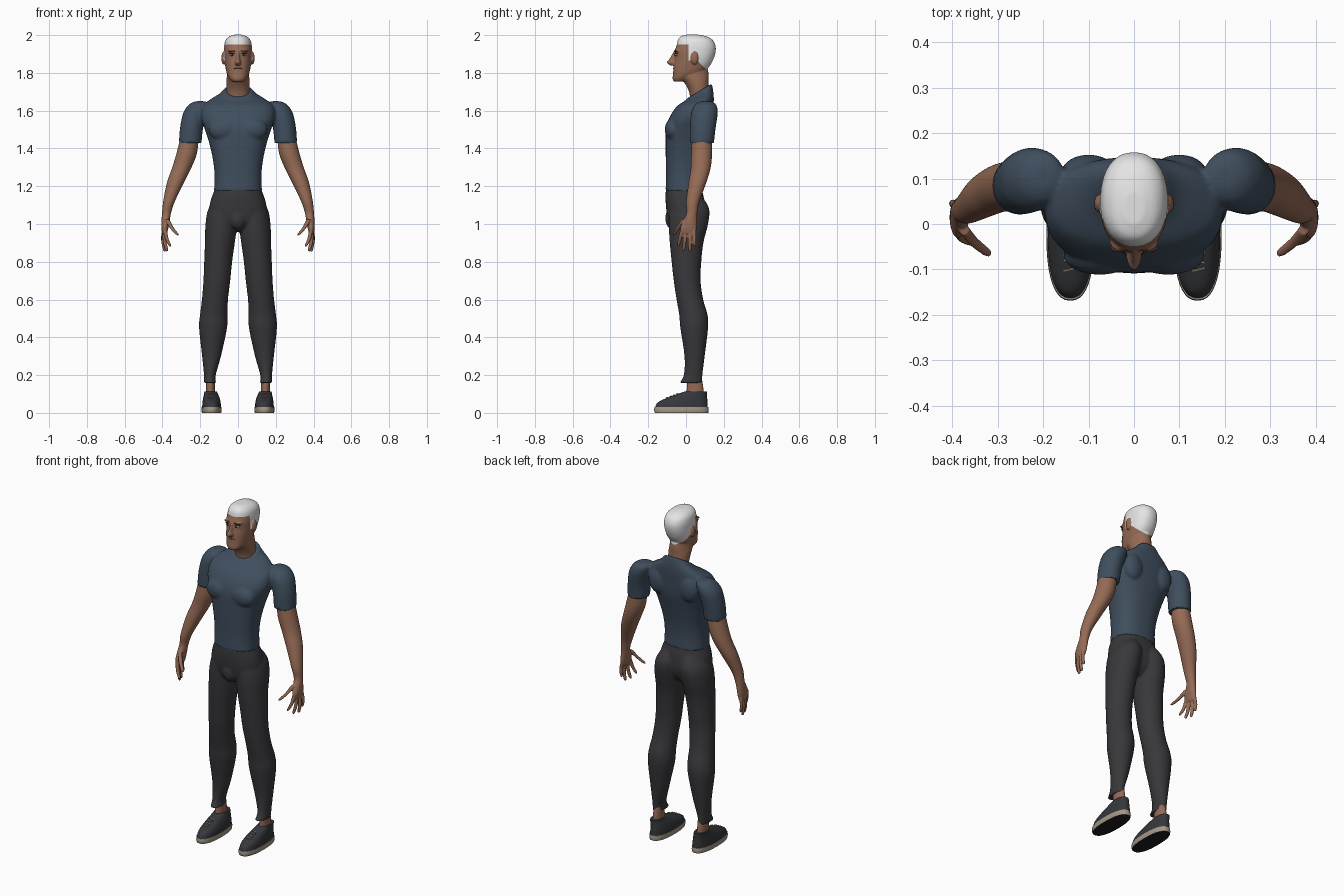
import bpy, bmesh, math
from mathutils import Vector, Matrix

cube = bpy.data.objects.get("Cube")
if cube:
    bpy.data.objects.remove(cube, do_unlink=True)


def material(name, r, g, b):
    mat = bpy.data.materials.new(name)
    mat.use_nodes = True
    mat.diffuse_color = (r, g, b, 1)
    bsdf = next(n for n in mat.node_tree.nodes if n.type == 'BSDF_PRINCIPLED')
    bsdf.inputs["Base Color"].default_value = (r, g, b, 1)
    bsdf.inputs["Roughness"].default_value = .7
    return mat


SKIN = material("brown skin", .30, .145, .09)
HAIR = material("white hair", .78, .78, .78)
SHIRT = material("slate blue cloth", .05, .076, .11)
PANTS = material("charcoal cloth", .04, .038, .043)
SHOE = material("dark shoe", .036, .038, .044)
SOLE = material("beige rubber", .36, .31, .24)
BLACK = material("black", .012, .012, .012)
BROW = material("dark brow", .06, .035, .025)
LIP = material("dark lip", .17, .07, .05)
EYE = material("eye white", .6, .58, .55)


def spline(a, b, c, d, t):
    return .5 * (2*b + (c - a)*t + (2*a - 5*b + 4*c - d)*t*t + (3*b - a - 3*c + d)*t**3)


def loft(bm, rows, side=1, power=2, seg=40, steps=4):
    """Stacked rounded sections; row = z, centre x, half width, front y, back y, tilt."""
    rows = [tuple(r) + (0,) * (6 - len(r)) for r in rows]
    ext = [rows[0]] + rows + [rows[-1]]
    dense = []
    for i in range(len(rows) - 1):
        for k in range(steps):
            dense.append([spline(*v, k / steps) for v in zip(*ext[i:i + 4])])
    dense.append(rows[-1])
    rings = []
    for z, cx, rx, front, back, tilt in dense:
        ring = []
        for j in range(seg):
            a = math.tau * j / seg
            c, s = math.cos(a), math.sin(a)
            dx = math.copysign(abs(c) ** (2 / power), c) * rx
            dy = math.copysign(abs(s) ** (2 / power), s) * (back - front) / 2
            ring.append(bm.verts.new((side * (cx + dx), (front + back) / 2 + dy, z + tilt * dy)))
        rings.append(ring)
    for lo, hi in zip(rings, rings[1:]):
        for j in range(seg):
            k = (j + 1) % seg
            bm.faces.new((lo[j], lo[k], hi[k], hi[j]))
    bm.faces.new(rings[0])
    bm.faces.new(rings[-1])


def ball(bm, centre, size):
    m = Matrix.Translation(centre) @ Matrix.Diagonal((*size, 1))
    bmesh.ops.create_uvsphere(bm, u_segments=24, v_segments=16, radius=1, matrix=m)


def finish(bm, name, mats, voxel=0, smooth=3):
    """Make the object; with a voxel size, fuse its pieces into one skin."""
    bmesh.ops.recalc_face_normals(bm, faces=bm.faces)
    mesh = bpy.data.meshes.new(name)
    bm.to_mesh(mesh)
    bm.free()
    obj = bpy.data.objects.new(name, mesh)
    bpy.context.collection.objects.link(obj)
    for m in mats:
        mesh.materials.append(m)
    bpy.ops.object.select_all(action='DESELECT')
    obj.select_set(True)
    bpy.context.view_layer.objects.active = obj
    if voxel:
        fuse = obj.modifiers.new("Fuse", 'REMESH')
        fuse.mode = 'VOXEL'
        fuse.voxel_size = voxel
        relax = obj.modifiers.new("Relax", 'SMOOTH')
        relax.factor = .5
        relax.iterations = smooth
        bpy.ops.object.convert(target='MESH')
    bpy.ops.object.shade_smooth_by_angle(angle=math.radians(50))
    return obj


SIDES = (("left", 1), ("right", -1))

# Shirt: torso with a tilted collar, chest, shoulder blades and sleeves
bm = bmesh.new()
loft(bm, [(1.175, 0, .127, -.108, .088), (1.25, 0, .124, -.106, .086), (1.33, 0, .131, -.107, .095),
          (1.42, 0, .15, -.108, .115), (1.5, 0, .175, -.106, .135), (1.56, 0, .195, -.09, .142),
          (1.62, 0, .19, -.055, .146, .05), (1.655, 0, .15, -.03, .147, .2),
          (1.68, 0, .1, -.01, .143, .4), (1.705, 0, .071, .008, .137, .6)], power=2.4)
for _, s in SIDES:
    ball(bm, (s * .075, -.07, 1.5), (.08, .042, .06))
    ball(bm, (s * .1, .113, 1.57), (.06, .04, .08))
    loft(bm, [(1.428, .253, .06, .021, .148), (1.5, .247, .061, .021, .156), (1.56, .235, .063, .024, .165),
              (1.6, .222, .063, .03, .168), (1.635, .205, .052, .05, .158), (1.65, .2, .025, .08, .13)], s)
finish(bm, "shirt", [SHIRT], .007, 4)

# Trousers: pelvis and two legs
bm = bmesh.new()
loft(bm, [(.96, 0, .05, -.05, .05), (1.0, 0, .12, -.088, .085), (1.05, 0, .153, -.101, .1),
          (1.12, 0, .146, -.108, .098), (1.175, 0, .126, -.107, .086), (1.2, 0, .118, -.1, .08)], power=2.3)
ball(bm, (0, -.07, 1.03), (.045, .04, .06))
for _, s in SIDES:
    loft(bm, [(.158, .148, .032, -.036, .086), (.2, .149, .031, -.012, .087), (.3, .14, .05, -.008, .099),
              (.45, .132, .074, -.03, .117), (.52, .128, .073, -.036, .114), (.6, .122, .069, -.05, .091),
              (.7, .112, .071, -.065, .077), (.8, .105, .074, -.076, .081), (.9, .096, .079, -.086, .092),
              (1.0, .088, .084, -.091, .117), (1.08, .077, .08, -.085, .123), (1.14, .065, .05, -.05, .09)], s)
finish(bm, "trousers", [PANTS], .007, 3)

# Arms with hands
fingers = [((.392, .044, .97), (.394, .046, .882), .0095), ((.391, .022, .965), (.388, .02, .853), .0105),
           ((.389, 0, .965), (.376, -.014, .855), .0105), ((.386, -.02, .97), (.358, -.042, .88), .0105),
           ((.375, -.012, 1.025), (.318, -.067, .94), .012)]
for label, s in SIDES:
    bm = bmesh.new()
    loft(bm, [(1.5, .25, .045, .035, .135), (1.38, .27, .054, .028, .138), (1.3, .297, .051, .026, .131),
              (1.22, .331, .045, .014, .108), (1.12, .365, .031, .001, .071), (1.06, .378, .024, .003, .06),
              (1.02, .383, .022, -.014, .058), (.98, .387, .019, -.031, .057), (.95, .389, .013, -.025, .05)], s)
    for base, tip, r in fingers:
        a, b = Vector(base), Vector(tip)
        rows = []
        for t, k, bend in ((0, 1, 0), (.5, .95, .006), (.9, .8, .001), (1, .35, 0)):
            p = a.lerp(b, t)
            rows.append((p.z, p.x + bend, r * k, p.y - r * k, p.y + r * k))
        loft(bm, rows, s, seg=16)
    finish(bm, label + "_arm", [SKIN], .004, 2)

# Head: skull, neck, nose and ears, fused
bm = bmesh.new()
loft(bm, [(1.754, 0, .03, -.064, 0), (1.77, 0, .045, -.071, .03), (1.8, 0, .06, -.068, .09),
          (1.84, 0, .068, -.066, .128), (1.88, 0, .073, -.06, .148), (1.915, 0, .0745, -.06, .157),
          (1.945, 0, .073, -.05, .156), (1.973, 0, .066, -.043, .142), (1.992, 0, .048, -.028, .112),
          (2.002, 0, .022, 0, .07)], power=2.25)
loft(bm, [(1.64, 0, .055, .025, .118), (1.7, 0, .06, .016, .122), (1.75, 0, .062, -.01, .12),
          (1.79, 0, .058, -.045, .12), (1.85, 0, .05, -.03, .11)])
loft(bm, [(1.84, 0, .013, -.084, -.03), (1.855, 0, .017, -.102, -.03), (1.875, 0, .011, -.088, -.03),
          (1.918, 0, .008, -.063, -.03)], seg=20)
for _, s in SIDES:
    ball(bm, (s * .076, .045, 1.878), (.012, .02, .034))
    ball(bm, (s * .03, -.04, 1.916), (.024, .02, .008))
head = finish(bm, "head", [SKIN, HAIR], .004, 2)

# Hairline cut into the head
bm = bmesh.new()
bm.from_mesh(head.data)
for point, normal in (((0, 0, 1.95), (0, 0, 1)), ((0, .012, 1.9), (0, 1, 0)),
                      ((0, 0, 1.865), (0, 0, 1)), ((0, .06, 1.865), (0, 1, 1))):
    bmesh.ops.bisect_plane(bm, geom=bm.verts[:] + bm.edges[:] + bm.faces[:],
                           plane_co=point, plane_no=normal)
for f in bm.faces:
    c = f.calc_center_median()
    ear = abs(c.x) > .0755 and .02 < c.y < .07 and c.z < 1.915
    above = c.z > 1.95 or (c.y > .012 and c.z > 1.865) or (c.y > .06 and c.y + c.z > 1.925)
    f.material_index = int(above and not ear)
bm.to_mesh(head.data)
bm.free()

# Face details
for label, s in SIDES:
    for part, centre, size, mat in (("eye", (.03, -.048, 1.896), (.014, .011, .006), EYE),
                                    ("iris", (.03, -.056, 1.896), (.005, .005, .0055), BLACK),
                                    ("eyelid", (.03, -.05, 1.903), (.017, .011, .003), BROW),
                                    ("eyebrow", (.032, -.053, 1.916), (.02, .009, .004), BROW)):
        bm = bmesh.new()
        ball(bm, (s * centre[0], *centre[1:]), size)
        finish(bm, label + "_" + part, [mat])
bm = bmesh.new()
ball(bm, (0, -.062, 1.823), (.023, .008, .004))
finish(bm, "mouth", [LIP])

# Feet: ankle, shoe, sole and laces
for label, s in SIDES:
    bm = bmesh.new()
    loft(bm, [(.07, .146, .026, .005, .095), (.13, .146, .024, .004, .092), (.2, .146, .024, .008, .08)], s)
    finish(bm, label + "_ankle", [SKIN])

    bm = bmesh.new()
    loft(bm, [(.028, .14, .05, -.164, .115), (.055, .14, .048, -.15, .114), (.08, .141, .043, -.1, .112),
              (.1, .143, .037, -.045, .112), (.114, .145, .033, -.005, .112)], s, 2.4)
    finish(bm, label + "_shoe", [SHOE])

    bm = bmesh.new()
    loft(bm, [(0, .14, .051, -.165, .118), (.014, .14, .053, -.169, .12), (.03, .14, .052, -.167, .118)], s, 2.4)
    sole = finish(bm, label + "_sole", [SOLE, BLACK])
    for p in sole.data.polygons:
        p.material_index = int(p.normal.z < -.7)

    bm = bmesh.new()
    slope = math.atan(.36)
    for i in range(4):
        y = -.1 + .018 * i
        m = (Matrix.Translation((s * .142, y, .081 + .36 * (y + .1))) @ Matrix.Rotation(slope, 4, 'X')
             @ Matrix.Rotation(.25 * (-1) ** i, 4, 'Z') @ Matrix.Diagonal((.03, .004, .006, 1)))
        bmesh.ops.create_cube(bm, size=1, matrix=m)
    finish(bm, label + "_laces", [SOLE])
